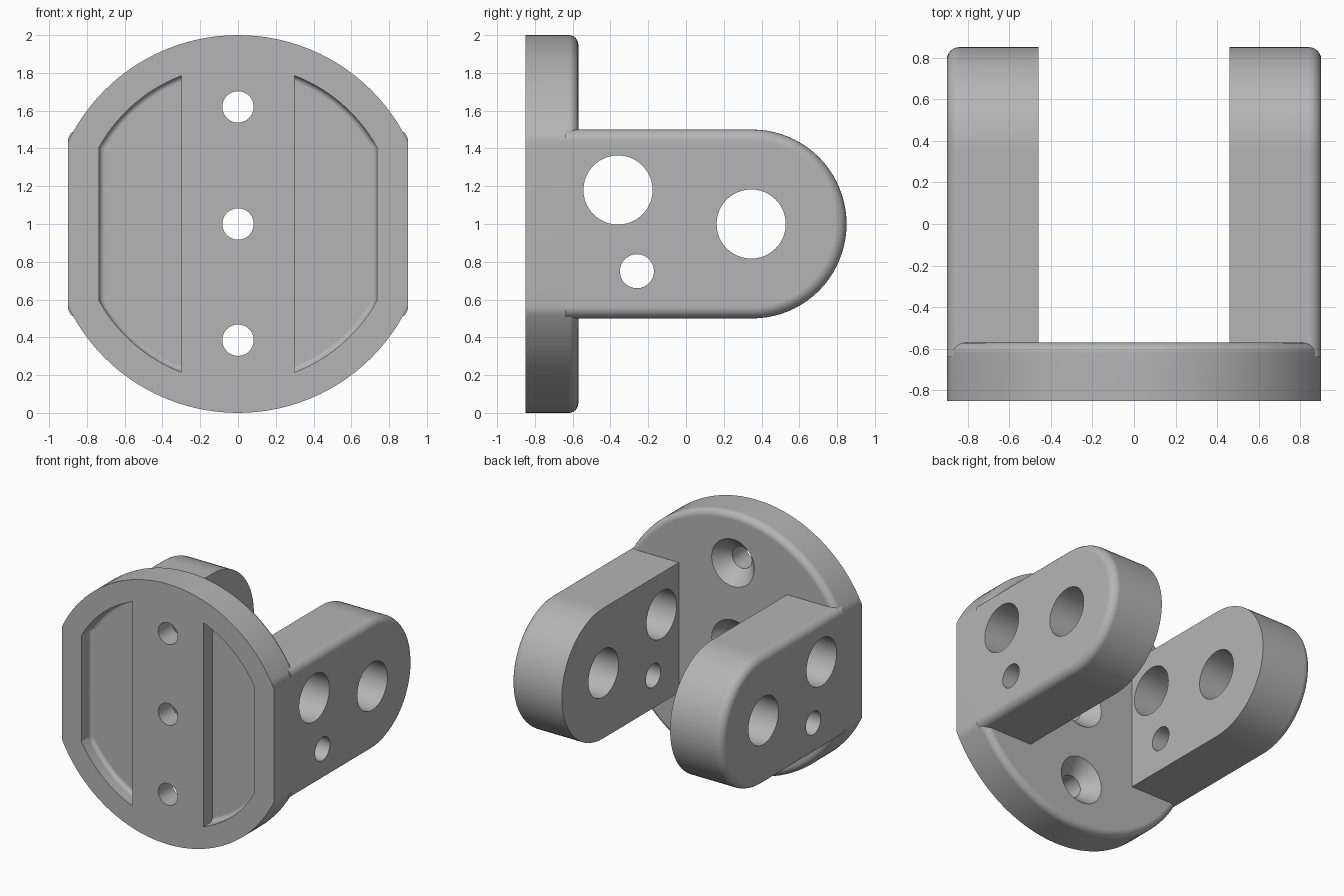
import bpy, bmesh
from math import cos, sin, pi, asin, radians
from mathutils import Vector, Matrix

cube = bpy.data.objects.get("Cube")
if cube:
    bpy.data.objects.remove(cube, do_unlink=True)

grey = bpy.data.materials.new("grey_metal")
grey.use_nodes = True
colour = (0.46, 0.46, 0.46, 1)
grey.diffuse_color = colour
grey.node_tree.nodes["Principled BSDF"].inputs["Base Color"].default_value = colour

FRONT, BACK, MID = -0.85, -0.57, 1.0      # plate faces and centre height
HALF, INNER = 0.9, 0.46                   # outer and inner side of the arms


def make_object(name, bm):
    bmesh.ops.recalc_face_normals(bm, faces=bm.faces)
    mesh = bpy.data.meshes.new(name)
    bm.to_mesh(mesh)
    bm.free()
    mesh.materials.append(grey)
    obj = bpy.data.objects.new(name, mesh)
    bpy.context.collection.objects.link(obj)
    return obj


def arc(cx, cz, r, start, end, n):
    return [(cx + r * cos(start + (end - start) * i / n),
             cz + r * sin(start + (end - start) * i / n)) for i in range(n + 1)]


def prism(name, profile, axis, low, high, round_edge=None, radius=0.0):
    """Extrude a profile along x or y and round the chosen edges."""
    def place(p, d):
        return (d, p[0], p[1]) if axis == "x" else (p[0], d, p[1])
    bm = bmesh.new()
    face = bm.faces.new([bm.verts.new(place(p, low)) for p in profile])
    result = bmesh.ops.extrude_face_region(bm, geom=[face])
    moved = [v for v in result["geom"] if isinstance(v, bmesh.types.BMVert)]
    shift = Vector(place((0, 0), high - low))
    bmesh.ops.translate(bm, verts=moved, vec=shift)
    bmesh.ops.recalc_face_normals(bm, faces=bm.faces)
    if round_edge:
        edges = [e for e in bm.edges if round_edge(*(v.co for v in e.verts))]
        bmesh.ops.bevel(bm, geom=edges, offset=radius, segments=6,
                        profile=0.5, affect="EDGES")
    return make_object(name, bm)


def cone(name, axis, centre, r1, r2, depth):
    """Cylinder or cone lying along x or y, r1 at its low end."""
    bm = bmesh.new()
    turn = (Matrix.Rotation(pi / 2, 4, "Y") if axis == "x"
            else Matrix.Rotation(-pi / 2, 4, "X"))
    bmesh.ops.create_cone(bm, cap_ends=True, segments=48, radius1=r1,
                          radius2=r2, depth=depth,
                          matrix=Matrix.Translation(centre) @ turn)
    return make_object(name, bm)


def cut(target, cutter):
    mod = target.modifiers.new("cut", "BOOLEAN")
    mod.operation, mod.solver, mod.object = "DIFFERENCE", "EXACT", cutter
    bpy.ops.object.select_all(action="DESELECT")
    bpy.context.view_layer.objects.active = target
    target.select_set(True)
    bpy.ops.object.modifier_apply(modifier=mod.name)
    bpy.data.objects.remove(cutter, do_unlink=True)


def finish(obj):
    bpy.ops.object.select_all(action="DESELECT")
    bpy.context.view_layer.objects.active = obj
    obj.select_set(True)
    bpy.ops.object.shade_smooth_by_angle(angle=radians(30))
    mod = obj.modifiers.new("even_normals", "WEIGHTED_NORMAL")
    mod.keep_sharp = True


# Round mounting plate with two flat sides and a rounded back rim
side = asin(HALF)
outline = (arc(0, MID, 1, pi / 2 - side, pi / 2 + side, 40)
           + arc(0, MID, 1, 1.5 * pi - side, 1.5 * pi + side, 40))
plate = prism("mounting_plate", outline, "y", FRONT, BACK,
              lambda a, b: min(a.y, b.y) > BACK - 0.001, 0.05)

# Shallow front pockets either side of the central rib
FLOOR, R, RIB, WALL = FRONT + 0.11, 0.84, 0.3, 0.735
for s in (1, -1):
    a0, a1 = pi / 2 - asin(WALL / R), pi / 2 - asin(RIB / R)
    top = arc(0, 0, R, a0, a1, 14)
    shape = ([(s * x, MID + z) for x, z in top]
             + [(s * x, MID - z) for x, z in reversed(top)])
    pocket = prism("pocket_cutter", shape, "y", FRONT - 0.1, FLOOR,
                   lambda a, b: min(a.y, b.y) > FLOOR - 0.001
                   and max(abs(a.x), abs(b.x)) > RIB + 0.001, 0.03)
    cut(plate, pocket)

# Three screw holes, countersunk from the back
for z in (0.385, 1.0, 1.62):
    cut(plate, cone("hole_cutter", "y", (0, -0.7, z), 0.083, 0.083, 0.6))
    cut(plate, cone("sink_cutter", "y", (0, BACK - 0.05, z), 0.083, 0.19, 0.12))
finish(plate)

# Two round-ended arms with rounded outer edges and cross holes
arm_shape = [(-0.64, 0.5)] + arc(0.35, MID, 0.5, -pi / 2, pi / 2, 40) + [(-0.64, 1.5)]
for name, s in (("left_arm", 1), ("right_arm", -1)):
    low, high = sorted((s * INNER, s * HALF))
    arm = prism(name, arm_shape, "x", low, high,
                lambda a, b: min(abs(a.x), abs(b.x)) > HALF - 0.001
                and max(a.y, b.y) > -0.6, 0.06)
    for y, z, r in ((-0.36, 1.18, 0.183), (0.345, 1.0, 0.183), (-0.26, 0.75, 0.09)):
        cut(arm, cone("pin_cutter", "x", (s * 0.68, y, z), r, r, 1.0))
    finish(arm)
